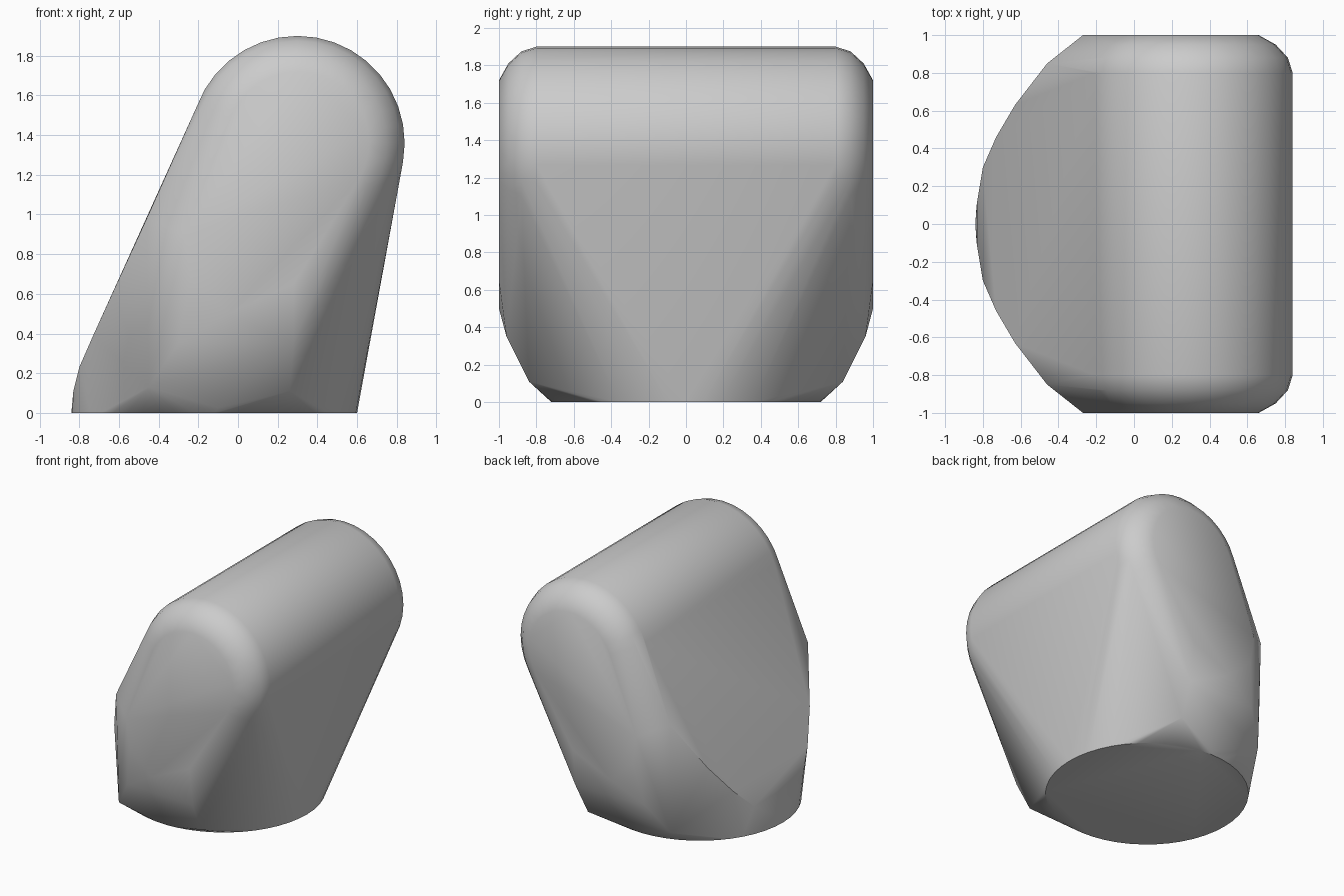
import bpy, bmesh, math
from mathutils import Vector

cube = bpy.data.objects.get("Cube")
if cube:
    bpy.data.objects.remove(cube, do_unlink=True)


def ring(n, point):
    """Points of a circle, with point(cos, sin) giving each position."""
    return [point(math.cos(t), math.sin(t))
            for t in (2 * math.pi * i / n for i in range(n))]


# Round foot
points = ring(48, lambda c, s: (-0.12 + 0.72 * c, 0.72 * s, 0))

LEFT_FOOT, RIGHT_FOOT = (-0.45, 0.83, 0.13), (0.26, 0.84, 0.11)
END_FACE = [(-0.27, 0.9), (-0.24, 0.68), (-0.05, 0.5), (0.28, 0.65)]
SLOPE_EDGE = [(-0.83, 0.12, 0.11), (-0.8, 0.3, 0.23), (-0.73, 0.46, 0.39),
              (-0.63, 0.63, 0.61), (-0.46, 0.85, 0.98)]
BELLY = [(-0.3, 0.94, 0.35), (0.28, 0.96, 0.35)]

for side in (-1, 1):
    # Rounded top bar with softened ends
    for y, r in ((0.8, 0.54), (0.88, 0.515), (0.95, 0.45), (1.0, 0.36)):
        points += ring(36, lambda c, s: (0.3 + r * c, side * y, 1.36 + r * s))
    # Flat end, curved edge of the slope and the two low corners
    points += [(x, side, z) for x, z in END_FACE]
    points += [(x, side * y, z)
               for x, y, z in SLOPE_EDGE + BELLY + [LEFT_FOOT, RIGHT_FOOT]]

# Skin stretched over the foot and the bar
bm = bmesh.new()
for p in points:
    bm.verts.new(p)
bmesh.ops.convex_hull(bm, input=bm.verts[:])
bmesh.ops.delete(bm, geom=[v for v in bm.verts if not v.link_faces], context="VERTS")

# Notch between the low corners, on both ends
for side in (-1, 1):
    ends = [Vector((x, side * y, z)) for x, y, z in (LEFT_FOOT, RIGHT_FOOT)]
    for e in bm.edges[:]:
        if all(min((v.co - p).length for v in e.verts) < 0.001 for p in ends):
            new = bmesh.ops.subdivide_edges(bm, edges=[e], cuts=1)["geom_inner"]
            for v in new:
                if isinstance(v, bmesh.types.BMVert):
                    v.co = (-0.1, side * 0.745, 0.025)
            break
bmesh.ops.triangulate(bm, faces=[f for f in bm.faces if len(f.verts) > 3])
bmesh.ops.dissolve_limit(bm, angle_limit=0.005, verts=bm.verts[:], edges=bm.edges[:])
bmesh.ops.recalc_face_normals(bm, faces=bm.faces[:])

mesh = bpy.data.meshes.new("body")
bm.to_mesh(mesh)
bm.free()
body = bpy.data.objects.new("body", mesh)
bpy.context.collection.objects.link(body)

# Plain grey
grey = bpy.data.materials.new("plain grey")
grey.use_nodes = True
colour = (0.6, 0.6, 0.6, 1)
grey.diffuse_color = colour
grey.node_tree.nodes["Principled BSDF"].inputs["Base Color"].default_value = colour
mesh.materials.append(grey)

bpy.ops.object.select_all(action="DESELECT")
body.select_set(True)
bpy.context.view_layer.objects.active = body
bpy.ops.object.shade_smooth_by_angle(angle=math.radians(35))
